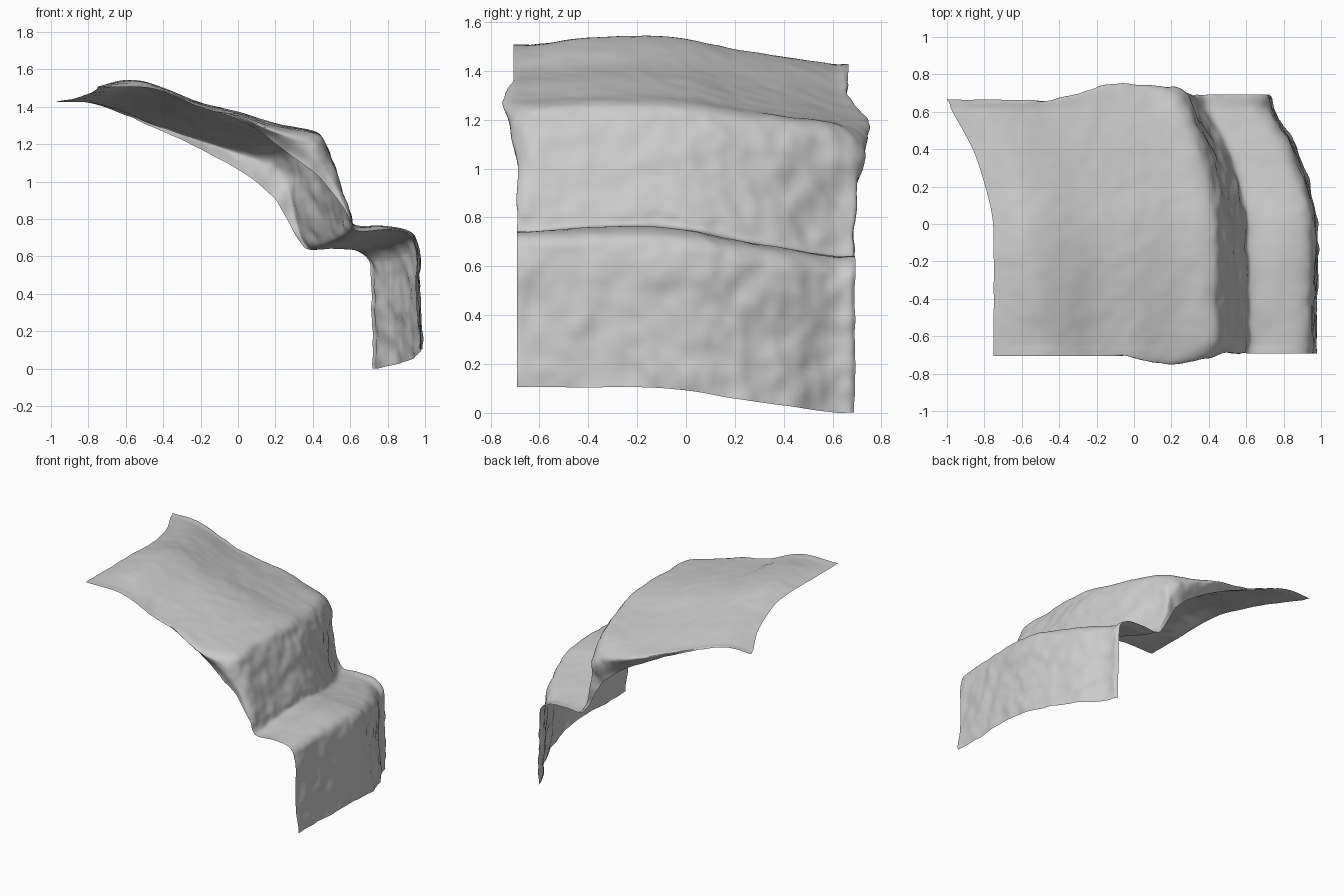
import bpy
from mathutils import Vector, noise

if "Cube" in bpy.data.objects:
    bpy.data.objects.remove(bpy.data.objects["Cube"])

# Cliff profiles (x, z) from the plateau's rear edge down to the foot
FRONT = [(-.75, 1.51), (-.45, 1.50), (-.2, 1.40), (0, 1.36), (.22, 1.29), (.42, 1.25),
         (.475, 1.16), (.54, 1.0), (.60, .83), (.63, .745), (.78, .745), (.90, .73),
         (.95, .66), (.96, .4), (.975, .11)]
MIDDLE = [(-.75, 1.51), (-.55, 1.545), (-.2, 1.425), (0, 1.375), (.22, 1.31), (.42, 1.265),
          (.48, 1.17), (.54, 1.0), (.595, .84), (.62, .772), (.78, .765), (.92, .735),
          (.965, .66), (.97, .4), (.985, .108)]
BACK = [(-.975, 1.43), (-.75, 1.42), (-.42, 1.31), (-.12, 1.235), (.10, 1.195), (.25, 1.175),
        (.31, 1.1), (.32, .9), (.35, .74), (.40, .65), (.52, .645), (.66, .63),
        (.73, .56), (.74, .3), (.75, .005)]
# Where the sides of the plateau curl down: edge x, edge z, outward bulge
FRONT_CURL = {3: (-.03, 1.35, .035), 4: (.12, 1.27, .07), 5: (.27, 1.15, .06),
              6: (.40, 1.06, .035), 7: (.50, .95, .015), 8: (.59, .82, .01)}
BACK_CURL = {2: (-.42, 1.28, .02), 3: (-.17, 1.16, .068), 4: (.03, 1.045, .068),
             5: (.18, .93, .055), 6: (.235, .85, .035), 7: (.28, .77, .015),
             8: (.32, .70, .01), 9: (.37, .645, .01)}


def smooth(pts, n):
    """Smooth curve through pts, n samples per span."""
    t = [0.0]
    for a, b in zip(pts, pts[1:]):
        t.append(t[-1] + max((b - a).length, 1e-4) ** .7)
    last = len(pts) - 1
    tan = []
    for i in range(last + 1):
        a, b = max(i - 1, 0), min(i + 1, last)
        tan.append((pts[b] - pts[a]) / (t[b] - t[a]))
    out = []
    for i in range(last):
        h = t[i + 1] - t[i]
        for k in range(n):
            s = k / n
            out.append(pts[i] * (2*s**3 - 3*s*s + 1) + tan[i] * h * (s**3 - 2*s*s + s)
                       + pts[i + 1] * (3*s*s - 2*s**3) + tan[i + 1] * h * (s**3 - s*s))
    return out + [pts[-1]]


def section(a, b, y, wx, wz):
    return [Vector((p[0] + (q[0] - p[0]) * wx, y, p[1] + (q[1] - p[1]) * wz))
            for p, q in zip(a, b)]


def curled_side(base, curl, side, shift):
    """Bulging section and free edge section at one side."""
    bulge, edge = [], []
    for i, (x, z) in enumerate(base):
        ex, ez, dy = curl.get(i, (x + shift, z, 0))
        k = .96 if side > 0 and i < 3 else 1
        bulge.append(Vector((x * .55 + ex * .45, side * k * (.672 + dy), z * .6 + ez * .4)))
        y = .705 if side < 0 and i < 4 else .692
        edge.append(Vector((ex, side * k * y, ez)))
    return bulge, edge


# Sections from front to back
fb, fe = curled_side(FRONT, FRONT_CURL, -1, 0)
bb, be = curled_side(BACK, BACK_CURL, 1, -.025)
rows = [fe, fb, section(FRONT, MIDDLE, -.635, 0, 0), section(FRONT, MIDDLE, -.4, .6, .8),
        section(MIDDLE, BACK, -.15, 0, 0)]
for y, wx, wz in ((.03, .03, .15), (.2, .2, .45), (.4, .5, .72), (.61, 1, 1)):
    rows.append(section(MIDDLE, BACK, y, wx, wz))
rows += [bb, be]

# Skin the sections into one sheet
fine = [smooth(r, 12) for r in rows]
cols = [smooth([r[j] for r in fine], 13) for j in range(len(fine[0]))]
nv = len(cols[0])
verts = [p for c in cols for p in c]
faces = [(j * nv + i, (j + 1) * nv + i, (j + 1) * nv + i + 1, j * nv + i + 1)
         for j in range(len(cols) - 1) for i in range(nv - 1)]
mesh = bpy.data.meshes.new("cliff")
mesh.from_pydata(verts, [], faces)
mesh.update()

# Rocky relief, stronger on the steep walls
normals = [v.normal.copy() for v in mesh.vertices]
for v, n in zip(mesh.vertices, normals):
    p = v.co.copy()
    steep = 1 - abs(n.z)
    lump = noise.noise(p * 8) + .6 * noise.noise(p * 15 + Vector((3, 1, 7)))
    v.co += n * lump * (.003 + .011 * steep)
low = min(v.co.z for v in mesh.vertices)
for v in mesh.vertices:
    v.co.z -= low
for f in mesh.polygons:
    f.use_smooth = True
cliff = bpy.data.objects.new("cliff", mesh)
bpy.context.collection.objects.link(cliff)
